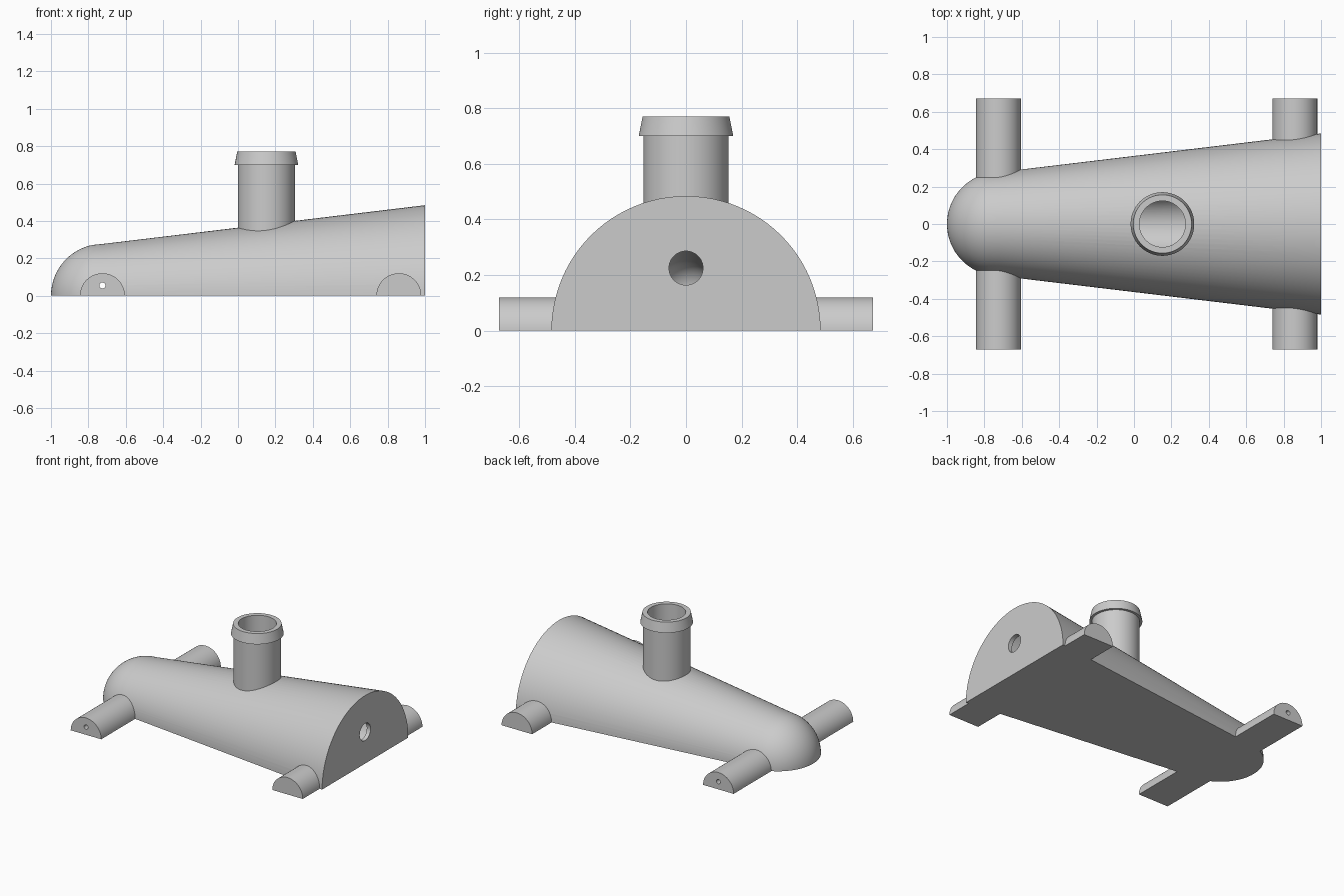
import bpy, bmesh, math
from mathutils import Matrix, Vector

if "Cube" in bpy.data.objects:
    bpy.data.objects.remove(bpy.data.objects["Cube"])

grey = bpy.data.materials.new("plain grey")
grey.diffuse_color = (0.6, 0.6, 0.6, 1)
grey.use_nodes = True
grey.node_tree.nodes["Principled BSDF"].inputs["Base Color"].default_value = grey.diffuse_color


def lathe(name, profile, origin, axis, closed=False, half=False, steps=96):
    """Turn (radius, height) points around an axis; half keeps only z > 0."""
    bm = bmesh.new()
    rings = [[bm.verts.new((r * math.cos(2 * math.pi * i / steps),
                            r * math.sin(2 * math.pi * i / steps), h))
              for i in range(steps)] for r, h in profile]
    pairs = list(zip(rings, rings[1:]))
    if closed:
        pairs.append((rings[-1], rings[0]))
    for a, b in pairs:
        for i in range(steps):
            j = (i + 1) % steps
            bm.faces.new((a[i], a[j], b[j], b[i]))
    bmesh.ops.remove_doubles(bm, verts=bm.verts, dist=1e-5)
    turn = Vector(axis).to_track_quat('Z', 'Y').to_matrix().to_4x4()
    bm.transform(Matrix.Translation(origin) @ turn)
    if half:
        bmesh.ops.bisect_plane(bm, geom=bm.verts[:] + bm.edges[:] + bm.faces[:], dist=1e-5,
                               plane_co=(0, 0, 0), plane_no=(0, 0, 1), clear_inner=True)
        bmesh.ops.holes_fill(bm, edges=[e for e in bm.edges if e.is_boundary], sides=0)
    bmesh.ops.recalc_face_normals(bm, faces=bm.faces)
    mesh = bpy.data.meshes.new(name)
    bm.to_mesh(mesh)
    bm.free()
    mesh.materials.append(grey)
    obj = bpy.data.objects.new(name, mesh)
    bpy.context.collection.objects.link(obj)
    return obj


def rod(name, r, length, origin, axis, **kw):
    return lathe(name, [(0, 0), (r, 0), (r, length), (0, length)], origin, axis, **kw)


def finish(obj, cutters=()):
    """Cut the holes, then smooth everything but the sharp edges."""
    bpy.ops.object.select_all(action='DESELECT')
    obj.select_set(True)
    bpy.context.view_layer.objects.active = obj
    for c in cutters:
        mod = obj.modifiers.new("cut", 'BOOLEAN')
        mod.operation, mod.solver, mod.object = 'DIFFERENCE', 'EXACT', c
        bpy.ops.object.modifier_apply(modifier=mod.name)
    bpy.ops.object.shade_smooth_by_angle(angle=math.radians(30))


PIPE_X, AXLES = 0.152, (-0.725, 0.86)

# Half-round tapered body with a ball nose
nose = [(0.277 * math.sin(a), -0.723 - 0.277 * math.cos(a))
        for a in [math.radians(83 * i / 20) for i in range(20)]]
body = lathe("body", nose + [(0.277, -0.723), (0.484, 1), (0, 1)],
             (0, 0, 0), (1, 0, 0), half=True)

# Hollow chamber inside the body
axis = Vector((1.69, 0, 0.085))
cavity = [(0.11 * math.sin(a), -0.11 * math.cos(a))
          for a in [math.radians(9 * i) for i in range(10)]]
chamber = lathe("chamber_cutter", cavity + [(0.11, 0), (0.195, axis.length), (0, axis.length)],
                (-0.72, 0, 0.14), axis)
bore = rod("bore_cutter", 0.123, 0.6, (PIPE_X, 0, 0.22), (0, 0, 1))
end_hole = rod("end_hole_cutter", 0.061, 0.3, (0.8, 0, 0.225), (1, 0, 0))
pins = [rod("pin_cutter", 0.016, 1.6, (x, -0.8, 0.055), (0, 1, 0), steps=24) for x in AXLES]

# Half-round axle stubs with pin holes
for x, pin, place, start in zip(AXLES, pins, ("nose", "rear"), (0.17, 0.33)):
    for side, word in ((-1, "front"), (1, "back")):
        stub = rod(f"{place}_axle_{word}", 0.12, 0.672 - start,
                   (x, side * start, 0), (0, side, 0), half=True, steps=64)
        finish(stub, [pin])

finish(body, [chamber, bore, end_hole] + pins)

# Upright pipe with a flared collar
pipe = lathe("pipe", [(0.123, 0.31), (0.153, 0.31), (0.153, 0.70), (0.17, 0.70),
                      (0.156, 0.77), (0.123, 0.77)], (PIPE_X, 0, 0), (0, 0, 1), closed=True)
finish(pipe)

# Cutters are no longer needed
for c in [chamber, bore, end_hole] + pins:
    bpy.data.objects.remove(c)
